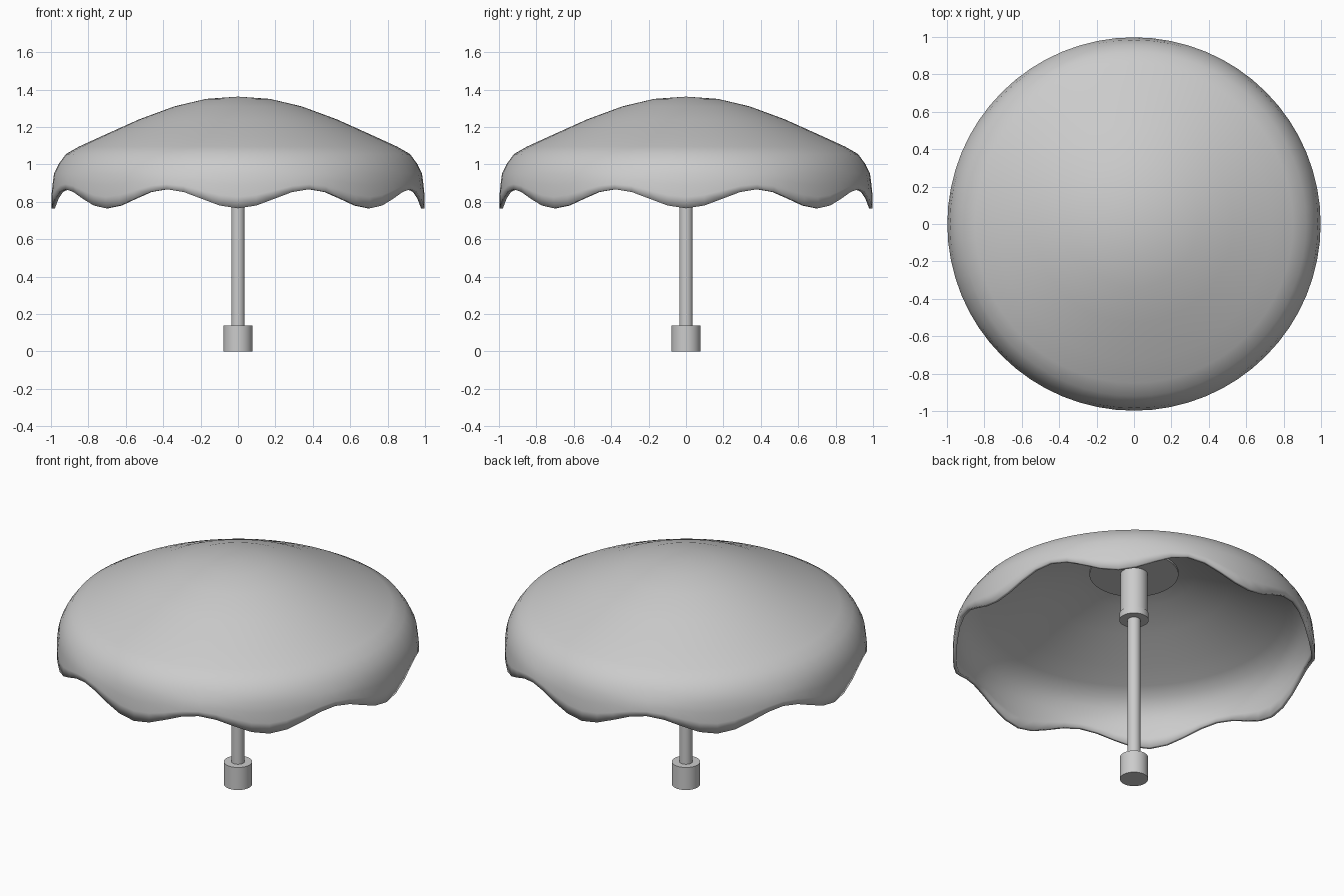
import bpy, bmesh, math

cube = bpy.data.objects.get("Cube")
if cube:
    bpy.data.objects.remove(cube)

grey = bpy.data.materials.new("plain_grey")
grey.use_nodes = True
COLOUR = (0.6, 0.6, 0.6, 1)
grey.diffuse_color = COLOUR
grey.node_tree.nodes["Principled BSDF"].inputs["Base Color"].default_value = COLOUR


def finish(bm, name):
    """Turn a bmesh into a shaded object with the grey material."""
    mesh = bpy.data.meshes.new(name)
    bm.to_mesh(mesh)
    bm.free()
    mesh.materials.append(grey)
    obj = bpy.data.objects.new(name, mesh)
    bpy.context.collection.objects.link(obj)
    bpy.ops.object.select_all(action="DESELECT")
    obj.select_set(True)
    bpy.context.view_layer.objects.active = obj
    bpy.ops.object.shade_smooth_by_angle(angle=math.radians(40))
    return obj


def rod(name, radius, bottom, top, sides=32):
    """Upright capped cylinder on the centre line."""
    bm = bmesh.new()
    bmesh.ops.create_cone(bm, cap_ends=True, segments=sides, radius1=radius,
                          radius2=radius, depth=top - bottom)
    bmesh.ops.translate(bm, verts=bm.verts, vec=(0, 0, (top + bottom) / 2))
    return finish(bm, name)


# Canopy: dome rings, then a skirt whose lower edge waves in eight scallops
SIDES, SCALLOPS = 64, 8
dome = [(0.17, 1.35), (0.34, 1.31), (0.53, 1.24), (0.73, 1.15), (0.85, 1.095),
        (0.92, 1.055), (0.96, 1.0), (0.984, 0.95)]
skirt = [(0.992, 0.33), (0.998, 0.67), (0.998, 1.0)]   # radius, share of drop

bm = bmesh.new()
apex = bm.verts.new((0, 0, 1.362))
rings = [[] for _ in dome + skirt]
for i in range(SIDES):
    a = math.tau * i / SIDES
    rim = 0.816 - 0.051 * math.cos(SCALLOPS * a)
    low = dome[-1][1]
    column = dome + [(r, low + (rim - low) * t) for r, t in skirt]
    for ring, (r, z) in zip(rings, column):
        ring.append(bm.verts.new((r * math.cos(a), r * math.sin(a), z)))
for i in range(SIDES):
    j = (i + 1) % SIDES
    bm.faces.new((apex, rings[0][i], rings[0][j]))
    for upper, lower in zip(rings, rings[1:]):
        bm.faces.new((upper[i], lower[i], lower[j], upper[j]))
canopy = finish(bm, "canopy")
shell = canopy.modifiers.new("thickness", "SOLIDIFY")
shell.thickness = 0.02
shell.offset = -1

# Pole with its fittings
rod("pole", 0.036, 0.1, 1.34)
rod("handle", 0.078, 0, 0.137)
rod("hub", 0.076, 1.04, 1.32)
rod("hub_collar", 0.081, 1.01, 1.05)
rod("hub_plate", 0.245, 1.3, 1.315, 48)
